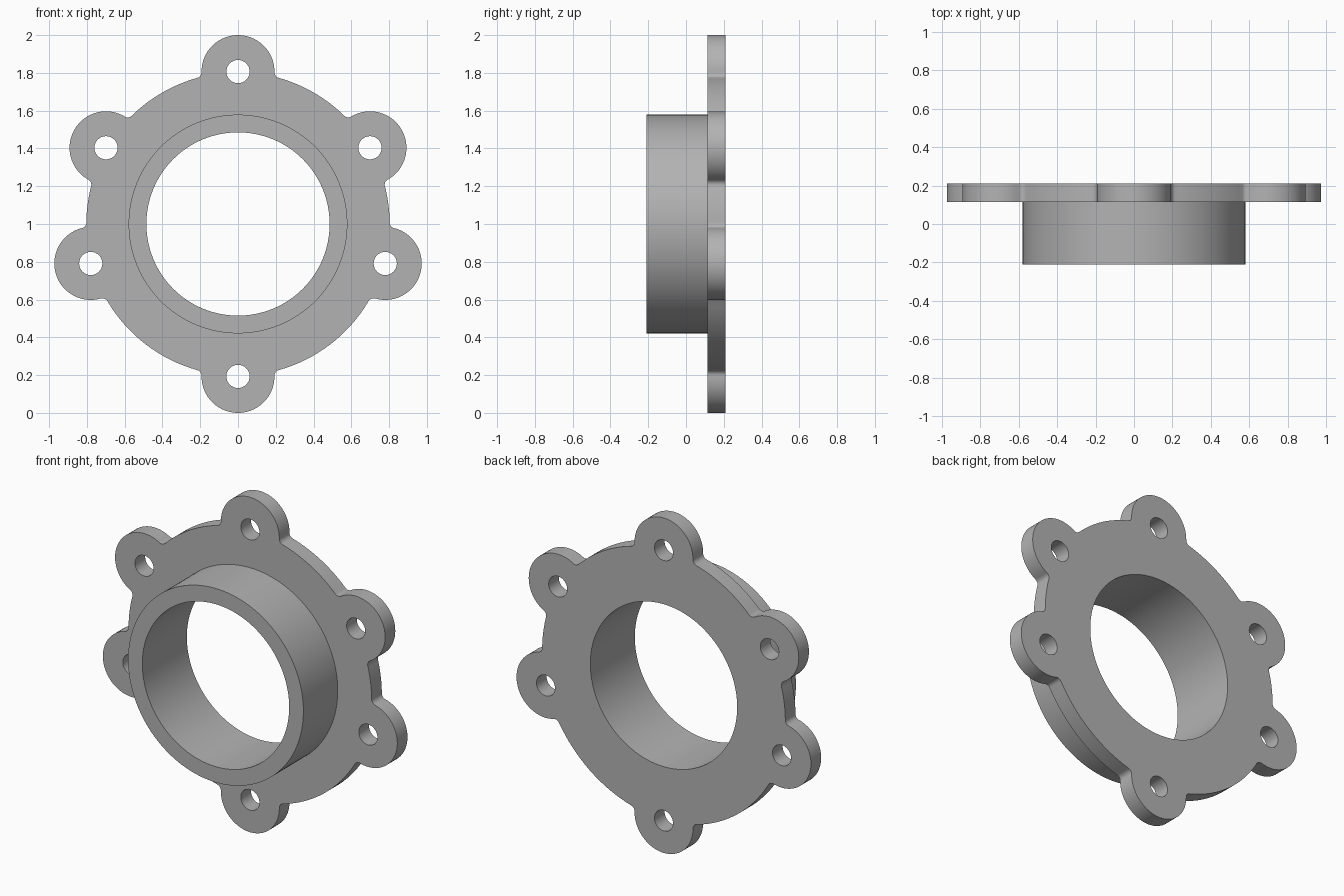
import bpy, bmesh
from math import sin, cos, pi, acos, atan2, radians

if "Cube" in bpy.data.objects:
    bpy.data.objects.remove(bpy.data.objects["Cube"])

# Main dimensions
FLANGE_R, COLLAR_R, BORE_R = 0.803, 0.579, 0.485
LUG_D, LUG_R, HOLE_R, FILLET = 0.807, 0.193, 0.0615, 0.03
Y_FRONT, Y_FLANGE, Y_BACK = -0.21, 0.114, 0.21
LUG_ANGLES = [radians(a) for a in (-90, -15, 30, 90, 150, 195)]


def arc(cx, cz, r, a0, a1, n):
    return [(cx + r * cos(a0 + (a1 - a0) * i / n), cz + r * sin(a0 + (a1 - a0) * i / n))
            for i in range(n + 1)]


def circle(cx, cz, r, n):
    return arc(cx, cz, r, 0, 2 * pi, n)[:-1]


def flange_outline():
    # Round plate with lugs, joined by small tangent fillets
    k = FLANGE_R + FILLET
    beta = acos((k * k + LUG_D ** 2 - (LUG_R + FILLET) ** 2) / (2 * k * LUG_D))
    fx, fz = k * cos(beta), k * sin(beta)
    gamma = atan2(fz, fx - LUG_D)
    lug = (arc(fx, -fz, FILLET, pi - beta, pi - gamma, 6)
           + arc(LUG_D, 0, LUG_R, -gamma, gamma, 36)[1:]
           + arc(fx, fz, FILLET, pi + gamma, pi + beta, 6)[1:])
    pts = []
    for i, a in enumerate(LUG_ANGLES):
        pts += [(x * cos(a) - z * sin(a), x * sin(a) + z * cos(a)) for x, z in lug]
        nxt = LUG_ANGLES[(i + 1) % 6] + (2 * pi if i == 5 else 0)
        pts += arc(0, 0, FLANGE_R, a + beta, nxt - beta, 16)[1:-1]
    return pts


bm = bmesh.new()


def loop(pts, y):
    vs = [bm.verts.new((x, y, z + 1)) for x, z in pts]
    return vs, [bm.edges.new((vs[i - 1], vs[i])) for i in range(len(vs))]


def wall(pts, y0, y1):
    # Two matching loops joined by a band of quads
    (va, ea), (vb, eb) = loop(pts, y0), loop(pts, y1)
    for i in range(len(va)):
        bm.faces.new((va[i - 1], va[i], vb[i], vb[i - 1]))
    return ea, eb


def fill(*loops):
    bmesh.ops.triangle_fill(bm, use_beauty=True, use_dissolve=False,
                            edges=[e for l in loops for e in l])


# Side walls: flange rim, bolt holes, collar and bore
rim_f, rim_b = wall(flange_outline(), Y_FLANGE, Y_BACK)
holes = [wall(circle(LUG_D * cos(a), LUG_D * sin(a), HOLE_R, 32), Y_FLANGE, Y_BACK)
         for a in LUG_ANGLES]
collar_f, collar_b = wall(circle(0, 0, COLLAR_R, 128), Y_FRONT, Y_FLANGE)
bore_f, bore_b = wall(circle(0, 0, BORE_R, 128), Y_FRONT, Y_BACK)

# Flat faces: collar end, flange front, flange back
fill(collar_f, bore_f)
fill(rim_f, collar_b, *[h[0] for h in holes])
fill(rim_b, bore_b, *[h[1] for h in holes])
bmesh.ops.recalc_face_normals(bm, faces=bm.faces)

mesh = bpy.data.meshes.new("flanged_collar")
bm.to_mesh(mesh)
bm.free()
grey = bpy.data.materials.new("plain grey")
grey.diffuse_color = (0.45, 0.45, 0.45, 1)
grey.use_nodes = True
grey.node_tree.nodes["Principled BSDF"].inputs["Base Color"].default_value = grey.diffuse_color
mesh.materials.append(grey)
obj = bpy.data.objects.new("flanged_collar", mesh)
bpy.context.collection.objects.link(obj)
bpy.context.view_layer.objects.active = obj
obj.select_set(True)
bpy.ops.object.shade_smooth_by_angle(angle=radians(30))
